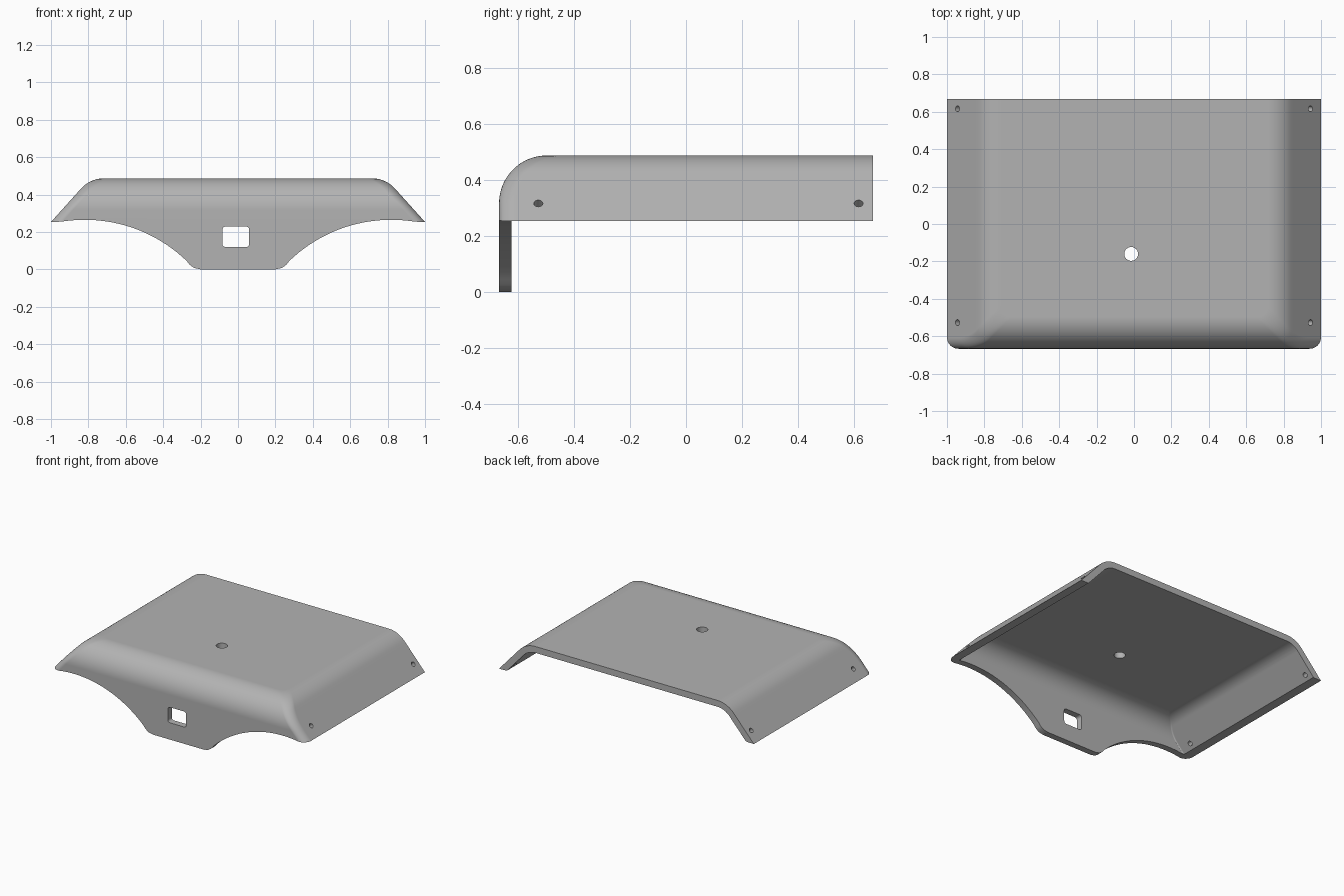
import bpy, bmesh, math
from mathutils import Matrix, Vector

if "Cube" in bpy.data.objects:
    bpy.data.objects.remove(bpy.data.objects["Cube"])

WALL = 0.045                      # sheet thickness
RIM, BACK = 0.254, 0.667          # height of the side rims, rear edge
SLOPE = math.radians(48)          # tilt of the side walls
CX, CY, CZ, R = 0.714, -0.497, 0.317, 0.17   # shared bend centre and radius

grey = bpy.data.materials.new("plain grey")
grey.use_nodes = True
grey.diffuse_color = (0.45, 0.45, 0.45, 1)
grey.node_tree.nodes["Principled BSDF"].inputs["Base Color"].default_value = (0.45, 0.45, 0.45, 1)


def make(name, bm):
    bmesh.ops.recalc_face_normals(bm, faces=bm.faces)
    mesh = bpy.data.meshes.new(name)
    bm.to_mesh(mesh)
    bm.free()
    mesh.materials.append(grey)
    obj = bpy.data.objects.new(name, mesh)
    bpy.context.collection.objects.link(obj)
    return obj


def half_width(z, r):
    dz = max(z, RIM) - CZ
    if dz > r * math.cos(SLOPE):
        return CX + math.sqrt(max(r * r - dz * dz, 0))
    return CX + (r - dz * math.cos(SLOPE)) / math.sin(SLOPE)


def front_y(z, r):
    dz = max(z - CZ, 0)
    return CY - math.sqrt(max(r * r - dz * dz, 0))


def loft(name, r, bottom, back, corner, steps=8):
    """Stack of horizontal sections with rounded front corners."""
    levels = [bottom, RIM] + [CZ + r * math.sin(math.pi / 2 * i / 20) for i in range(21)]
    bm = bmesh.new()
    rings = []
    for z in levels:
        w, f = half_width(z, r), front_y(z, r)
        right = [(w, back)]
        for i in range(steps + 1):
            a = math.pi / 2 * i / steps
            right.append((w - corner + corner * math.cos(a), f + corner - corner * math.sin(a)))
        outline = right + [(-x, y) for x, y in reversed(right)]
        rings.append([bm.verts.new((x, y, z)) for x, y in outline])
    n = len(rings[0])
    for low, high in zip(rings, rings[1:]):
        for i in range(n):
            j = (i + 1) % n
            bm.faces.new((low[i], low[j], high[j], high[i]))
    bm.faces.new(rings[0])
    bm.faces.new(rings[-1])
    return make(name, bm)


def extrude_y(name, points, y0, y1):
    bm = bmesh.new()
    face = bm.faces.new([bm.verts.new((x, y0, z)) for x, z in points])
    new = bmesh.ops.extrude_face_region(bm, geom=[face])["geom"]
    bmesh.ops.translate(bm, vec=(0, y1 - y0, 0),
                        verts=[v for v in new if isinstance(v, bmesh.types.BMVert)])
    return make(name, bm)


def drill(name, at, direction, radius):
    bm = bmesh.new()
    turn = Vector(direction).to_track_quat("Z", "Y").to_matrix().to_4x4()
    bmesh.ops.create_cone(bm, cap_ends=True, segments=32, radius1=radius, radius2=radius,
                          depth=0.2, matrix=Matrix.Translation(at) @ turn)
    return make(name, bm)


# Bent sheet cover, hollowed from below and behind
cover = loft("cover", R, 0, BACK, 0.06)
cutters = [loft("cavity_cutter", R - WALL, -0.1, 0.8, 0.008)]

# Sweeping cut-outs that leave the front tab
ARC_X, ARC_R = 0.82, 0.786
ARC_Z = 0.265 - ARC_R
for s in (1, -1):
    pts = [(0.19, -0.1), (0.19, -0.01), (0.205, 0.001), (0.235, 0.008), (0.258, 0.024)]
    for i in range(33):
        x = 0.275 + (1.1 - 0.275) * i / 32
        z = ARC_Z + math.sqrt(ARC_R ** 2 - (x - ARC_X) ** 2)
        pts.append((x, max(z, RIM) if x > ARC_X else z))
    pts.append((1.1, -0.1))
    cutters.append(extrude_y("arch_cutter", [(s * x, z) for x, z in pts], -0.8, 0.8))

# Rounded rectangular window in the tab
window = []
for k, (sx, sz) in enumerate([(1, 1), (-1, 1), (-1, -1), (1, -1)]):
    for i in range(6):
        a = math.pi / 2 * (k + i / 5)
        window.append((-0.012 + sx * 0.054 + 0.018 * math.cos(a),
                       0.174 + sz * 0.037 + 0.018 * math.sin(a)))
cutters.append(extrude_y("window_cutter", window, -0.8, -0.55))

# Top hole and four screw holes square to the side walls
cutters.append(drill("top_hole_cutter", (-0.015, -0.16, 0.46), (0, 0, 1), 0.037))
for s in (1, -1):
    for y in (-0.527, 0.616):
        cutters.append(drill("screw_hole_cutter", (s * 0.945, y, 0.317),
                             (s * math.sin(SLOPE), 0, math.cos(SLOPE)), 0.016))

bpy.context.view_layer.objects.active = cover
cover.select_set(True)
for cutter in cutters:
    mod = cover.modifiers.new("cut", "BOOLEAN")
    mod.operation, mod.solver, mod.object = "DIFFERENCE", "EXACT", cutter
    bpy.ops.object.modifier_apply(modifier=mod.name)
    bpy.data.objects.remove(cutter)

# Smooth bends with crisp sheet edges
bpy.ops.object.shade_smooth_by_angle(angle=math.radians(30))
weighted = cover.modifiers.new("weighted normals", "WEIGHTED_NORMAL")
weighted.keep_sharp = True
